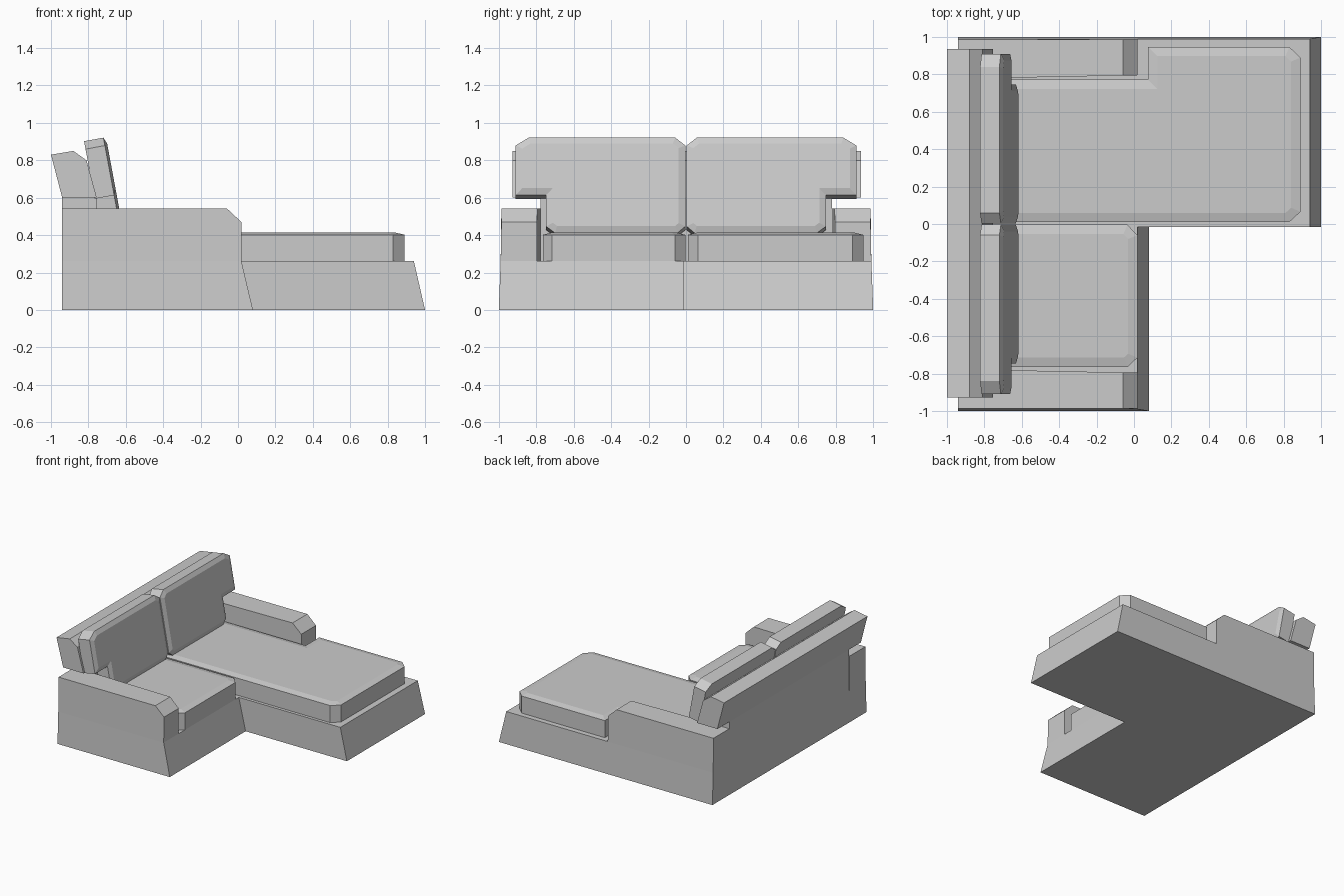
import bpy, bmesh
from mathutils import Vector

if "Cube" in bpy.data.objects:
    bpy.data.objects.remove(bpy.data.objects["Cube"])


def prism(name, lower, upper, inset=0.0, bulge=0.0):
    """Join two matching outlines; optionally inset and raise the upper cap."""
    bm = bmesh.new()
    a = [bm.verts.new(p) for p in lower]
    b = [bm.verts.new(p) for p in upper]
    n = len(a)
    bm.faces.new(a[::-1])
    cap = bm.faces.new(b)
    for i in range(n):
        j = (i + 1) % n
        bm.faces.new((a[i], a[j], b[j], b[i]))
    bmesh.ops.recalc_face_normals(bm, faces=bm.faces[:])
    if inset:
        bm.normal_update()
        bmesh.ops.inset_region(bm, faces=[cap], thickness=inset, depth=bulge,
                               use_even_offset=True)
    mesh = bpy.data.meshes.new(name)
    bm.to_mesh(mesh)
    bm.free()
    obj = bpy.data.objects.new(name, mesh)
    bpy.context.collection.objects.link(obj)
    return obj


def at_z(points, z):
    return [(x, y, z) for x, y in points]


def at_y(points, y):
    return [(x, y, z) for x, z in points]


# L-shaped base with sloping sides
def base_outline(long_x, short_x, side):
    return [(-0.94, -side), (short_x, -side), (short_x, -0.015),
            (long_x, -0.015), (long_x, side), (-0.94, side)]


prism("base", at_z(base_outline(1.0, 0.08, 1.0), 0),
      at_z(base_outline(0.94, 0.018, 0.99), 0.262))

# Armrests, with an inner side that tapers towards the front
arm_profile = [(-0.94, 0.262), (0.018, 0.262), (0.018, 0.47),
               (-0.06, 0.543), (-0.94, 0.543)]
for side, label in ((-1, "left"), (1, "right")):
    outer = [(x, side * (0.99 - 0.004 * (z > 0.3)), z) for x, z in arm_profile]
    inner = [(x, side * (0.795 + 0.02 * x), z) for x, z in arm_profile]
    prism(label + "_armrest", inner, outer)

# Back frame: lower part between the arms, wider upper rail
lower_back = [(-0.94, 0.262), (-0.755, 0.262), (-0.755, 0.60), (-0.94, 0.60)]
prism("back_frame", at_y(lower_back, -0.776), at_y(lower_back, 0.78))
rail = [(-0.94, 0.60), (-0.755, 0.60), (-0.81, 0.80), (-0.88, 0.85), (-1.0, 0.83)]
prism("back_rail", at_y(rail, -0.927), at_y(rail, 0.935))

# Seat cushions with clipped front corners and slightly raised tops
short_seat = [(-0.755, -0.765), (-0.035, -0.765), (0.018, -0.715),
              (0.018, -0.06), (-0.035, -0.004), (-0.755, -0.004)]
chaise_seat = [(-0.755, 0.01), (0.83, 0.01), (0.89, 0.065), (0.89, 0.89),
               (0.83, 0.947), (0.075, 0.947), (0.075, 0.772), (-0.755, 0.772)]
for name, outline in (("short_seat_cushion", short_seat),
                      ("chaise_seat_cushion", chaise_seat)):
    prism(name, at_z(outline, 0.262), at_z(outline, 0.402), 0.05, 0.012)

# Leaning back cushions, each with a wing that rests over the arm
up = Vector((-0.183, 0, 0.983))
forward = Vector((0.983, 0, 0.183))
corner = Vector((-0.625, 0, 0.412))
cushion = [(0.045, 0), (0.70, 0), (0.747, 0.035), (0.747, 0.205), (0.91, 0.205),
           (0.91, 0.475), (0.84, 0.518), (0.058, 0.518), (0.004, 0.475), (0.004, 0.035)]
for side, label in ((-1, "left"), (1, "right")):
    front = [corner + up * v + Vector((0, side * y, 0)) for y, v in cushion]
    rear = [p - forward * 0.105 for p in front]
    prism(label + "_back_cushion", rear, front, 0.035, 0.014)
